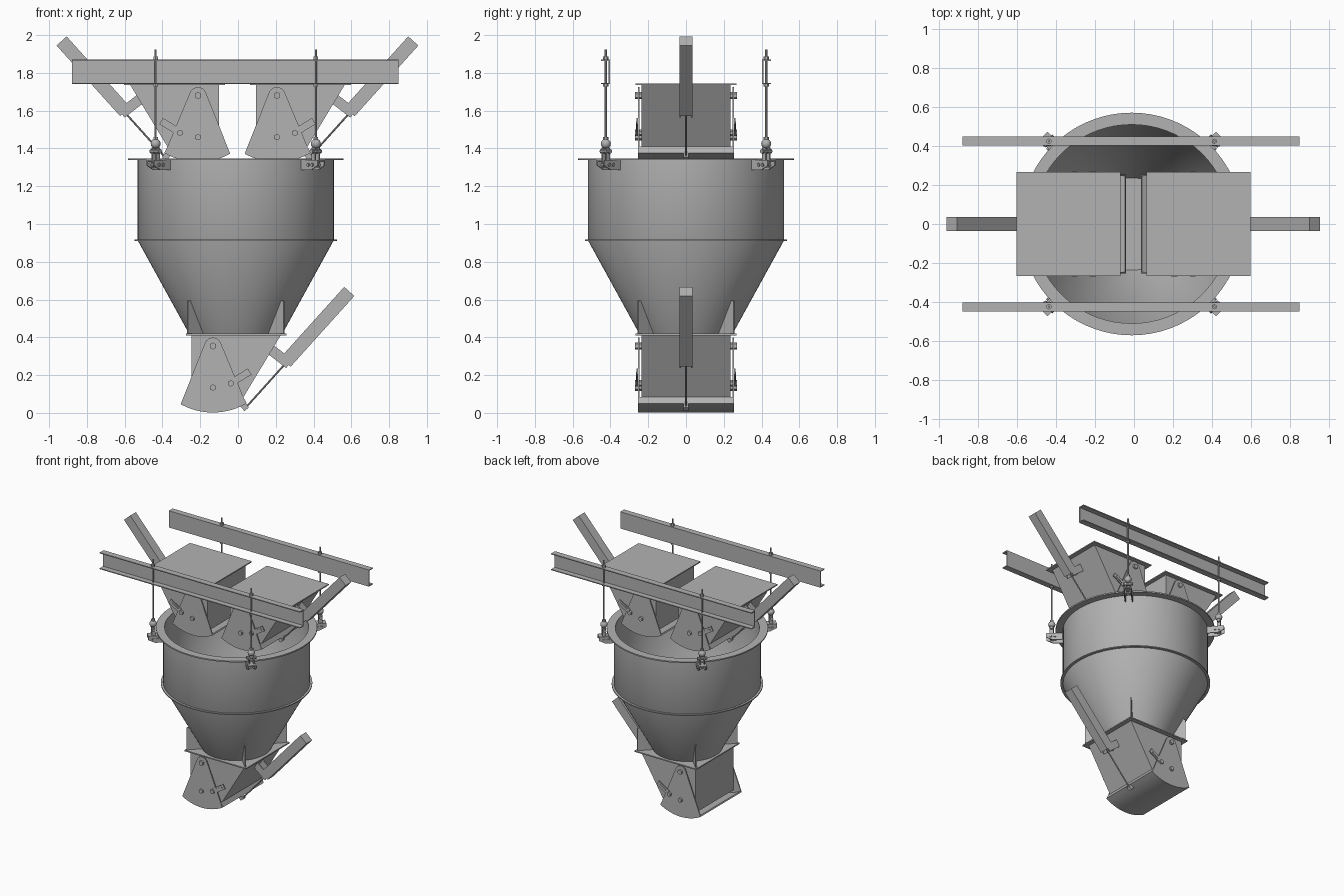
import bpy, bmesh
from math import sin, cos, pi, radians, atan2, hypot
from mathutils import Matrix, Vector

cube = bpy.data.objects.get("Cube")
if cube:
    bpy.data.objects.remove(cube)

steel = bpy.data.materials.new("grey steel")
steel.use_nodes = True
GREY = (0.45, 0.45, 0.45, 1)
steel.diffuse_color = GREY
steel.node_tree.nodes["Principled BSDF"].inputs["Base Color"].default_value = GREY

CX = -0.012  # hopper axis


def finish(name, bm, matrix=Matrix()):
    bm.transform(matrix)
    bmesh.ops.recalc_face_normals(bm, faces=bm.faces)
    mesh = bpy.data.meshes.new(name)
    bm.to_mesh(mesh)
    bm.free()
    mesh.materials.append(steel)
    mesh.shade_smooth()
    mesh.set_sharp_from_angle(angle=radians(30))
    ob = bpy.data.objects.new(name, mesh)
    bpy.context.collection.objects.link(ob)
    return ob


def prism(name, points, y0, y1, matrix=Matrix()):
    """Extrude an x-z outline from y0 to y1."""
    bm = bmesh.new()
    face = bm.faces.new([bm.verts.new((x, y0, z)) for x, z in points])
    new = bmesh.ops.extrude_face_region(bm, geom=[face])["geom"]
    bmesh.ops.translate(bm, vec=(0, y1 - y0, 0),
                        verts=[v for v in new if isinstance(v, bmesh.types.BMVert)])
    return finish(name, bm, matrix)


def box(name, x0, x1, y0, y1, z0, z1, matrix=Matrix()):
    return prism(name, [(x0, z0), (x1, z0), (x1, z1), (x0, z1)], y0, y1, matrix)


def strip(a, b, width):
    """Outline of a straight bar from a to b."""
    a, b = Vector(a), Vector(b)
    n = (b - a).orthogonal().normalized() * width / 2
    return [a + n, b + n, b - n, a - n]


def rod(name, a, b, radius, sides=12, matrix=Matrix()):
    a, b = Vector(a), Vector(b)
    bm = bmesh.new()
    bmesh.ops.create_cone(bm, cap_ends=True, segments=sides, radius1=radius,
                          radius2=radius, depth=(b - a).length)
    turn = (b - a).to_track_quat("Z", "Y").to_matrix().to_4x4()
    return finish(name, bm, matrix @ Matrix.Translation((a + b) / 2) @ turn)


def lathe(name, profile, steps=72):
    """Revolve a closed r-z profile about the hopper axis."""
    bm = bmesh.new()
    vs = [bm.verts.new((r, 0, z)) for r, z in profile]
    es = [bm.edges.new((vs[i - 1], vs[i])) for i in range(len(vs))]
    bmesh.ops.spin(bm, geom=vs + es, axis=(0, 0, 1), cent=(0, 0, 0),
                   angle=2 * pi, steps=steps, use_merge=True)
    bmesh.ops.remove_doubles(bm, verts=bm.verts, dist=1e-5)
    return finish(name, bm, Matrix.Translation((CX, 0, 0)))


def arc(radius, a0, a1, n):
    return [(radius * cos(a0 + (a1 - a0) * i / n), radius * sin(a0 + (a1 - a0) * i / n))
            for i in range(n + 1)]


# Hopper: drum, cone, flanges
lathe("hopper_shell", [(0.52, 1.34), (0.52, 0.915), (0.245, 0.415), (0.235, 0.415),
                       (0.51, 0.915), (0.51, 1.34)])
lathe("hopper_top_flange", [(0.51, 1.338), (0.571, 1.338), (0.571, 1.348), (0.51, 1.348)])
lathe("hopper_waist_ring", [(0.515, 0.909), (0.536, 0.909), (0.536, 0.917), (0.515, 0.917)])

# Diagonal gussets between cone and outlet plate
for i in range(4):
    m = Matrix.Translation((CX, 0, 0)) @ Matrix.Rotation(pi / 4 + i * pi / 2, 4, "Z")
    prism(f"cone_gusset_{i + 1}", [(0.23, 0.415), (0.36, 0.415), (0.36, 0.59), (0.335, 0.6)],
          -0.004, 0.004, m)


def gate(name, px, pz, side):
    """Discharge gate around its pivot; side = +1 or -1 sets where the actuator points."""
    m = Matrix.Translation((px, 0, pz)) @ Matrix.Diagonal((side, 1, 1, 1))
    box(name + "_mounting_plate", -0.143, 0.391, -0.268, 0.268, 0.056, 0.065, m)
    prism(name + "_chute", [(-0.112, 0.058), (0.36, 0.058), (0.15, -0.29), (-0.112, -0.3)],
          -0.235, 0.235, m)
    # Swinging quadrant: side plates, curved floor and lip
    a0, a1 = radians(-119), radians(-60)
    outline = arc(0.352, a0, a1, 20) + arc(0.045, radians(25), radians(155), 8)
    floor = arc(0.352, a0, a1, 20) + arc(0.342, a1, a0, 20)
    prism(name + "_quadrant_floor", floor, -0.252, 0.252, m)
    prism(name + "_quadrant_lip", strip((0.176, -0.305), (0.158, -0.27), 0.006), -0.25, 0.25, m)
    for s, label in ((-1, "front"), (1, "back")):
        tag = f"{name}_{label}"
        prism(tag + "_quadrant", outline, s * 0.247, s * 0.255, m)
        prism(tag + "_slot_plate", strip((0.105, -0.19), (0.195, -0.135), 0.038),
              s * 0.255, s * 0.261, m)
        prism(tag + "_slot_bar", strip((0.125, -0.178), (0.178, -0.145), 0.015),
              s * 0.26, s * 0.266, m)
        for part, x, z, r in (("pivot_bolt", 0, 0, 0.019), ("floor_bolt", 0, -0.22, 0.017),
                              ("slot_bolt", 0.095, -0.198, 0.017)):
            rod(f"{tag}_{part}", (x, s * 0.23, z), (x, s * 0.27, z), r, 6, m)
        # Actuator bracket ear
        prism(tag + "_bracket_ear", strip((0.295, -0.01), (0.405, -0.095), 0.055),
              s * 0.026, s * 0.035, m)
    # Actuator housing, push rod and clevis
    prism(name + "_actuator", strip((0.385, -0.085), (0.722, 0.289), 0.072), -0.035, 0.035, m)
    rod(name + "_push_rod", (0.4, 0, -0.075), (0.175, 0, -0.325), 0.005, 10, m)
    prism(name + "_clevis", [(0.14, -0.315), (0.172, -0.3), (0.19, -0.325), (0.168, -0.345)],
          -0.014, 0.014, m)


gate("lower_gate", -0.133, 0.354, 1)
gate("upper_left_gate", 0.206, 1.68, 1)
gate("upper_right_gate", -0.212, 1.68, -1)

# Support channels, webs inward and flanges outward
for s, label in ((-1, "front"), (1, "back")):
    box(f"{label}_beam_web", -0.88, 0.85, s * 0.403, s * 0.409, 1.74, 1.87)
    box(f"{label}_beam_bottom_flange", -0.88, 0.85, s * 0.405, s * 0.45, 1.74, 1.747)
    box(f"{label}_beam_top_flange", -0.88, 0.85, s * 0.405, s * 0.45, 1.863, 1.87)

# Hangers: threaded rod, nuts, shackle and bracket under the flange
for k in range(4):
    a = pi / 4 + k * pi / 2
    x, y = CX + 0.6 * cos(a), 0.6 * sin(a)
    tag = f"hanger_{k + 1}"
    at = Matrix.Translation((x, y, 0))
    rod(tag + "_rod", (0, 0, 1.4), (0, 0, 1.925), 0.006, 10, at)
    for z, r, h, part in ((1.87, 0.014, 0.018, "top_nut"), (1.727, 0.014, 0.013, "lower_nut"),
                          (1.445, 0.014, 0.015, "eye_nut")):
        rod(f"{tag}_{part}", (0, 0, z), (0, 0, z + h), r, 6, at)
    bm = bmesh.new()
    bmesh.ops.create_uvsphere(bm, u_segments=16, v_segments=10, radius=0.026)
    finish(tag + "_eye", bm, at @ Matrix.Translation((0, 0, 1.425)))
    turn = Matrix.Translation((CX, 0, 0)) @ Matrix.Rotation(a, 4, "Z")
    rod(tag + "_pin", (0.6, -0.035, 1.385), (0.6, 0.035, 1.385), 0.012, 10, turn)
    for s in (-1, 1):
        prism(f"{tag}_bracket_{'near' if s < 0 else 'far'}",
              [(0.515, 1.285), (0.59, 1.285), (0.64, 1.31), (0.64, 1.338), (0.515, 1.338)],
              s * 0.022, s * 0.029, turn)
        prism(f"{tag}_shackle_{'near' if s < 0 else 'far'}",
              strip((0.6, 1.3), (0.6, 1.405), 0.026), s * 0.012, s * 0.019, turn)
    box(tag + "_bracket_top", 0.56, 0.64, -0.029, 0.029, 1.332, 1.34, turn)
    for r in (0.575, 0.605):
        rod(f"{tag}_bolt_{round(r * 1000)}", (r, -0.037, 1.313), (r, 0.037, 1.313), 0.009, 6, turn)
